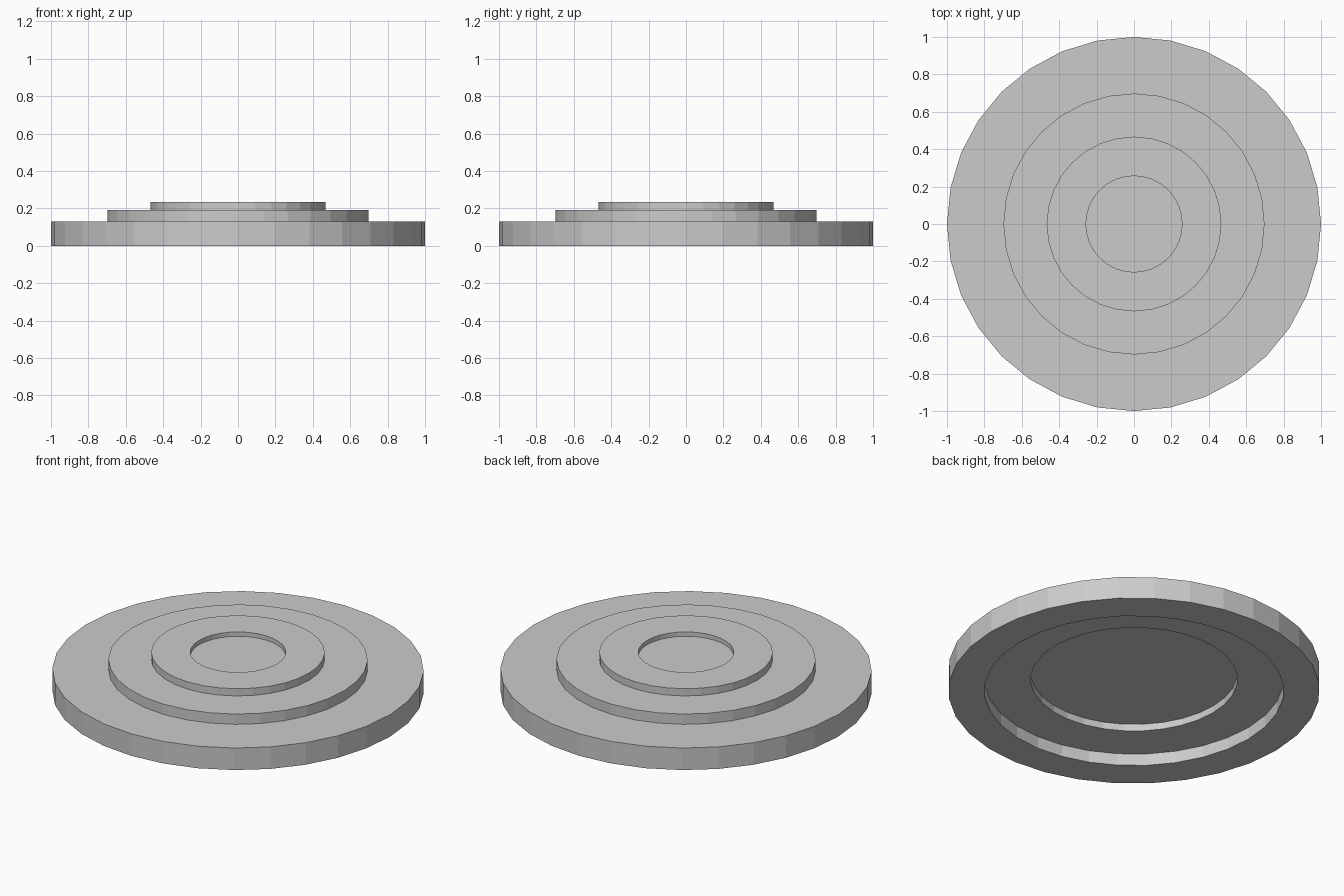
import bpy, bmesh, math

if "Cube" in bpy.data.objects:
    bpy.data.objects.remove(bpy.data.objects["Cube"])

SIDES = 32

grey = bpy.data.materials.new("plain_grey")
grey.diffuse_color = (0.6, 0.6, 0.6, 1)
grey.use_nodes = True
grey.node_tree.nodes["Principled BSDF"].inputs["Base Color"].default_value = grey.diffuse_color


def lathe(name, profile, mat):
    """Revolve (radius, height) points around z; the end rings are capped."""
    bm = bmesh.new()
    rings = []
    for r, z in profile:
        rings.append([bm.verts.new((r * math.cos(2 * math.pi * i / SIDES),
                                    r * math.sin(2 * math.pi * i / SIDES), z))
                      for i in range(SIDES)])
    for a, b in zip(rings, rings[1:]):
        for i in range(SIDES):
            j = (i + 1) % SIDES
            bm.faces.new((a[i], a[j], b[j], b[i]))
    bm.faces.new(rings[0])
    bm.faces.new(rings[-1])
    bmesh.ops.recalc_face_normals(bm, faces=bm.faces)
    mesh = bpy.data.meshes.new(name)
    bm.to_mesh(mesh)
    bm.free()
    mesh.materials.append(mat)
    obj = bpy.data.objects.new(name, mesh)
    bpy.context.collection.objects.link(obj)
    return obj


# Stepped round disc: hollow underside, stepped top, shallow round dish
lathe("stepped_disc", [
    (0.557, 0.112), (0.557, 0.071),   # deep recess below
    (0.806, 0.071), (0.806, 0.0),     # wide recess below
    (1.0, 0.0), (1.0, 0.131),         # outer rim
    (0.698, 0.131), (0.698, 0.192),   # middle step
    (0.467, 0.192), (0.467, 0.235),   # upper step
    (0.257, 0.235), (0.257, 0.209),   # dish in the top
], grey)
